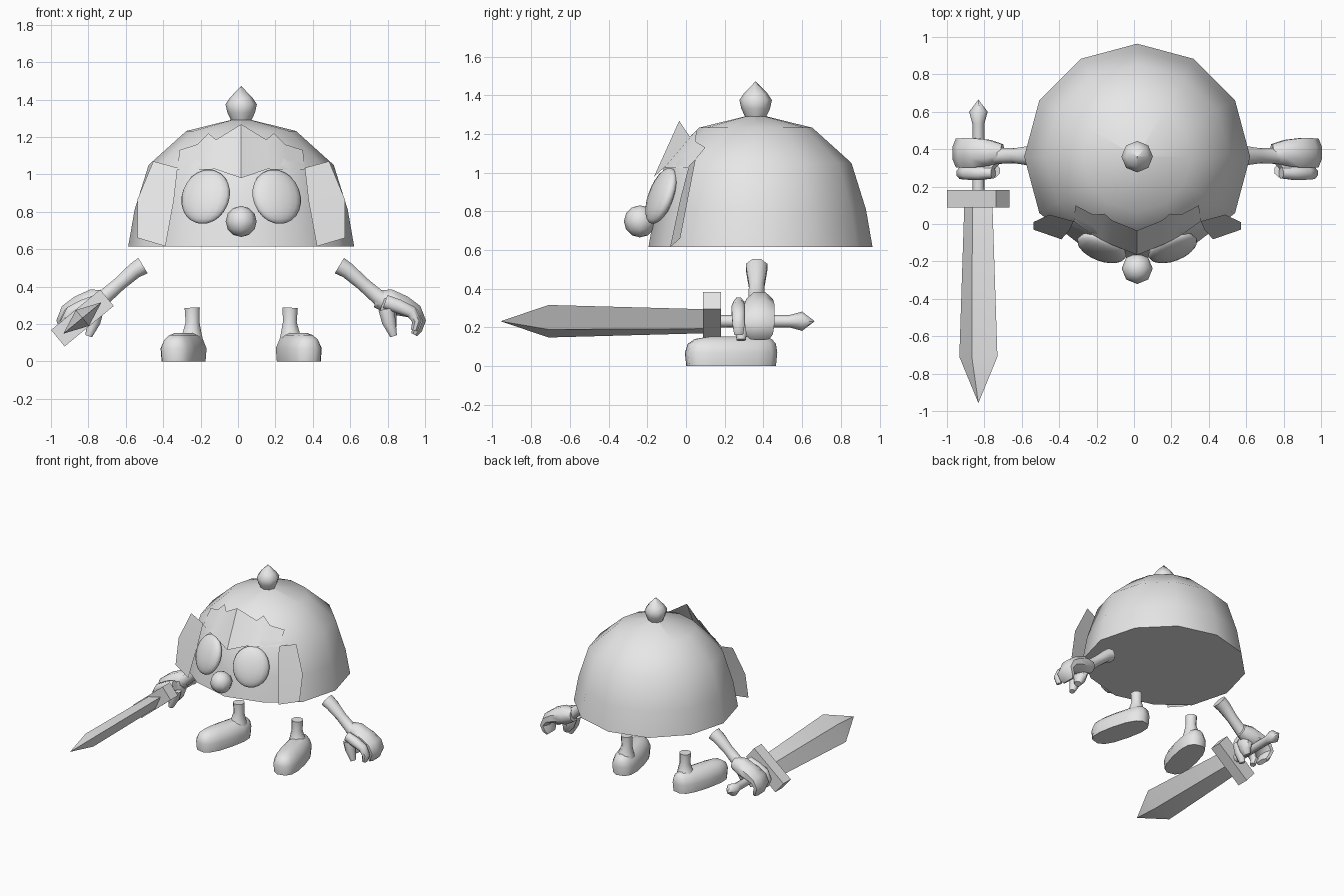
import bpy, bmesh, math
from mathutils import Vector, Matrix

if "Cube" in bpy.data.objects:
    bpy.data.objects.remove(bpy.data.objects["Cube"])

CX, CY = 0.017, 0.36          # centre line of the body
GREY = bpy.data.materials.new("light_grey")
GREY.diffuse_color = (0.8, 0.8, 0.8, 1)
GREY.use_nodes = True
GREY.node_tree.nodes["Principled BSDF"].inputs["Base Color"].default_value = GREY.diffuse_color
X, Y, Z = Vector((1, 0, 0)), Vector((0, 1, 0)), Vector((0, 0, 1))


def finish(name, bm, angle=50, closed=True):
    if closed:
        bmesh.ops.recalc_face_normals(bm, faces=bm.faces)
    me = bpy.data.meshes.new(name)
    bm.to_mesh(me)
    bm.free()
    me.materials.append(GREY)
    me.shade_smooth()
    me.set_sharp_from_angle(angle=math.radians(angle))
    ob = bpy.data.objects.new(name, me)
    bpy.context.collection.objects.link(ob)
    return ob


def ring(c, u, v, ru, rv, n=8, start=0.0):
    steps = [start + 2 * math.pi * i / n for i in range(n)]
    return [Vector(c) + u * ru * math.cos(a) + v * rv * math.sin(a) for a in steps]


def loft(name, rings, angle=50):
    """Skin a row of equal rings and cap both ends."""
    bm = bmesh.new()
    rows = [[bm.verts.new(p) for p in r] for r in rings]
    n = len(rows[0])
    for a, b in zip(rows, rows[1:]):
        for i in range(n):
            j = (i + 1) % n
            bm.faces.new((a[i], a[j], b[j], b[i]))
    bm.faces.new(rows[0])
    bm.faces.new(rows[-1])
    bmesh.ops.remove_doubles(bm, verts=bm.verts, dist=0.0005)
    return finish(name, bm, angle)


def limb(name, side, y, pts, n=8):
    """Tube in the x-z plane; each point is x, z, half width in y, half thickness."""
    ps = [Vector((CX + side * p[0], y, p[1])) for p in pts]
    rings = []
    for i, p in enumerate(ps):
        t = (ps[min(i + 1, len(ps) - 1)] - ps[max(i - 1, 0)]).normalized()
        rings.append(ring(p, Y, t.cross(Y), pts[i][2], pts[i][3], n, math.pi / n))
    return loft(name, rings)


def sheet(name, verts, faces, side=1):
    bm = bmesh.new()
    vs = [bm.verts.new((CX + side * x, y, z)) for x, y, z in verts]
    for f in faces:
        bm.faces.new([vs[i] for i in (f if side > 0 else f[::-1])])
    return finish(name, bm, 30, closed=False)


# Domed body, with the face at the front pushed in a little
dome = []
for z, r, push in ((0.615, 0.604, 0.05), (0.81, 0.57, 0.05), (1.05, 0.495, 0.025),
                   (1.232, 0.293, 0), (1.304, 0.0005, 0)):
    pts = ring((CX, CY, z), X, Y, r, r, 12)
    for p in pts:
        if p.y < CY - 0.8 * r:
            p.y += push
    dome.append(pts)
loft("domed_body", dome, 55)

# Knob on top
loft("top_knob", [ring((CX, CY, z), X, Y, r, r, 8) for z, r in
                  ((1.29, 0.055), (1.33, 0.074), (1.375, 0.084), (1.41, 0.06), (1.472, 0.0004))])

# Nose
bm = bmesh.new()
bmesh.ops.create_uvsphere(bm, u_segments=8, v_segments=6, radius=0.083,
                          matrix=Matrix.Translation((CX, -0.238, 0.748)))
finish("nose", bm, 60)

# Fringe with a jagged top edge
top = [(-.33, .10, 1.13), (-.235, .05, 1.16), (-.175, .055, 1.22), (-.135, .02, 1.185), (0, -.035, 1.268),
       (.135, .02, 1.185), (.175, .055, 1.22), (.235, .05, 1.16), (.33, .10, 1.13)]
low = [(-.34, .015, 1.025), (-.25, -.05, 1.025), (-.19, -.085, 1.025), (-.14, -.11, 1.028), (0, -.165, .98),
       (.14, -.11, 1.028), (.19, -.085, 1.025), (.25, -.05, 1.025), (.34, .015, 1.025)]
sheet("fringe", low + top, [(i, i + 1, i + 10, i + 9) for i in range(8)])

for s, tag in ((-1, "right"), (1, "left")):
    # Eyes: flattened spheres leaning back and turned outwards
    bm = bmesh.new()
    m = (Matrix.Translation((CX + s * 0.19, -0.128, 0.88)) @ Matrix.Rotation(s * math.radians(21), 4, 'Z')
         @ Matrix.Rotation(math.radians(-20), 4, 'X') @ Matrix.Diagonal((0.138, 0.05, 0.153, 1)))
    bmesh.ops.create_uvsphere(bm, u_segments=16, v_segments=12, radius=1, matrix=m)
    finish(tag + "_eye", bm, 80)

    # Hanging side lock
    sheet(tag + "_side_lock",
          [(.34, .015, 1.035), (.47, .05, 1.07), (.36, -.03, .86), (.555, .01, .865),
           (.405, -.082, .615), (.555, -.03, .66)],
          [(2, 3, 1, 0), (4, 5, 3, 2)], s)

    # Arm
    limb(tag + "_arm", s, 0.365,
         [(.525, .512, .06, .052), (.57, .485, .056, .046), (.65, .415, .043, .04),
          (.73, .345, .046, .044), (.79, .31, .055, .06)])
    # Palm and curled fingers
    limb(tag + "_fingers", s, 0.38,
         [(.72, .335, .05, .05), (.79, .32, .075, .072), (.87, .295, .085, .06),
          (.93, .265, .085, .045), (.957, .215, .083, .034), (.94, .17, .075, .03),
          (.925, .143, .055, .018)])
    # Heel of the palm and the thumb
    limb(tag + "_palm_heel", s, 0.345,
         [(.80, .33, .06, .04), (.785, .26, .07, .05), (.795, .21, .05, .04), (.81, .175, .03, .025)])
    limb(tag + "_thumb", s, 0.272,
         [(.77, .32, .03, .04), (.84, .295, .04, .04), (.91, .265, .038, .035),
          (.94, .215, .034, .028), (.925, .165, .025, .02)])
    limb(tag + "_index", s, 0.285,
         [(.775, .28, .04, .045), (.79, .21, .04, .04), (.815, .135, .025, .02)])

    # Leg
    limb(tag + "_leg", s, 0.36, [(.262, .287, .045, .044), (.26, .21, .042, .04),
                                (.262, .15, .06, .055), (.268, .10, .08, .075)])
    # Foot: stacked outlines, turned outwards
    rings = []
    for z, w, l, back in ((0, .098, .235, 0), (.07, .103, .242, 0), (.115, .083, .232, .004),
                          (.14, .055, .205, .012), (.153, .028, .15, .035)):
        turn = Matrix.Rotation(s * math.radians(14), 3, 'Z')
        pts = []
        for i in range(14):
            a = 2 * math.pi * i / 14
            ca, sa = math.cos(a), math.sin(a)
            p = Vector((w * math.copysign(abs(ca) ** 0.7, ca),
                        l * math.copysign(abs(sa) ** 0.8, sa) + back, 0))
            pts.append(turn @ p + Vector((CX + s * 0.308, 0.233, z)))
        rings.append(pts)
    loft(tag + "_foot", rings, 50)

# Sword along y, rolled about its own axis
ROLL = math.radians(39.5)
U = Vector((math.cos(ROLL), 0, math.sin(ROLL)))
V = Vector((-math.sin(ROLL), 0, math.cos(ROLL)))
SX, SZ = -0.832, 0.232
loft("sword_blade", [ring((SX, y, SZ), U, V, a, b, 4) for y, a, b in
                     ((0.09, .098, .05), (-.71, .132, .055), (-.957, .0004, .0004))], 30)
q = math.sqrt(2)
loft("sword_guard", [ring((SX, y, SZ), U, V, .17 * q, .057 * q, 4, math.pi / 4)
                     for y in (0.088, 0.182)], 30)
loft("sword_grip", [ring((SX, y, SZ), U, V, r, r, 8) for y, r in
                    ((.17, .032), (.535, .032), (.60, .05), (.665, .0004))], 50)
